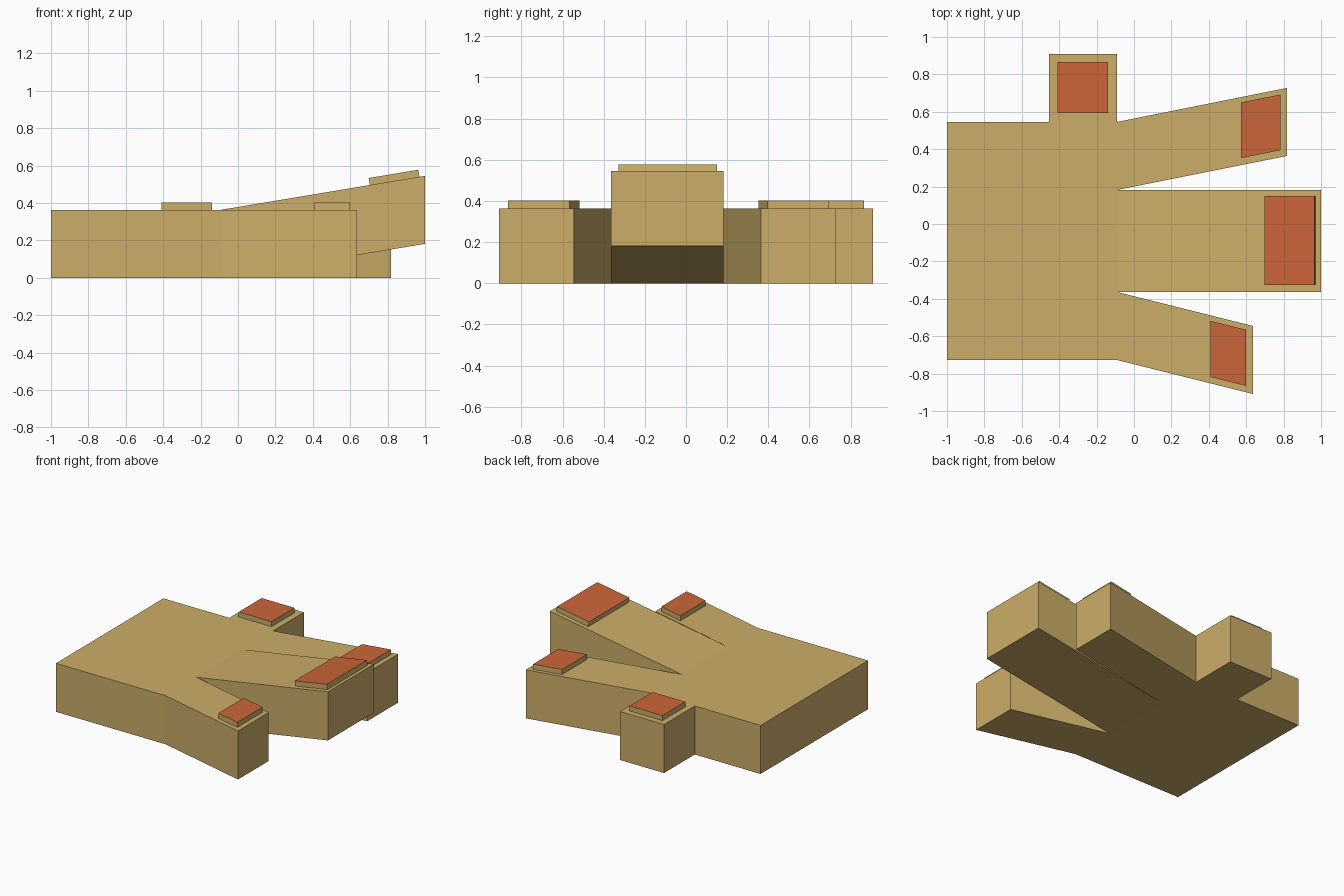
import bpy, bmesh
from mathutils import Vector

if "Cube" in bpy.data.objects:
    bpy.data.objects.remove(bpy.data.objects["Cube"])

U = 1 / 11       # model unit: the whole length is 22 units
H = 4 * U        # slab thickness


def material(name, color):
    m = bpy.data.materials.new(name)
    m.diffuse_color = color
    m.use_nodes = True
    m.node_tree.nodes["Principled BSDF"].inputs["Base Color"].default_value = m.diffuse_color
    return m


tan = material("tan", (0.60, 0.42, 0.14, 1))
red = material("orange_red", (0.60, 0.13, 0.04, 1))


def finish(bm, name, mats):
    bmesh.ops.recalc_face_normals(bm, faces=bm.faces)
    me = bpy.data.meshes.new(name)
    bm.to_mesh(me)
    bm.free()
    for m in mats:
        me.materials.append(m)
    ob = bpy.data.objects.new(name, me)
    bpy.context.collection.objects.link(ob)
    return ob


# Hand: palm, thumb and three fingers as joined footprints, extruded upwards
footprints = [
    [(-11, -8), (-1, -8), (-1, -4), (-1, 2), (-1, 6), (-5, 6), (-11, 6)],  # palm
    [(-5, 6), (-1, 6), (-1, 10), (-5, 10)],                                # thumb
    [(-1, 2), (9, 4), (9, 8), (-1, 6)],                                    # back finger
    [(-1, -4), (11, -4), (11, 2), (-1, 2)],                                # middle finger
    [(-1, -8), (7, -10), (7, -6), (-1, -4)],                               # front finger
]
bm = bmesh.new()
for poly in footprints:
    bm.faces.new([bm.verts.new((x * U, y * U, 0)) for x, y in poly])
bmesh.ops.remove_doubles(bm, verts=bm.verts, dist=1e-4)
ext = bmesh.ops.extrude_face_region(bm, geom=bm.faces[:], use_keep_orig=True)
for v in ext["geom"]:
    if isinstance(v, bmesh.types.BMVert):
        v.co.z += H
# Raise the tip of the middle finger
for v in bm.verts:
    if v.co.x > 10.5 * U:
        v.co.z += 2 * U
finish(bm, "hand", [tan])


# Touch pads: thin slabs on the upper surface with a coloured top
def pad(name, x0, x1, y0, y1, slide=0.0, z0=H, z1=H, height=0.038):
    corners = [(x0, y0, z0), (x1, y0 + slide, z1), (x1, y1 + slide, z1), (x0, y1, z0)]
    bm = bmesh.new()
    base = [Vector(c) for c in corners]
    n = (base[1] - base[0]).cross(base[3] - base[0]).normalized() * height
    low = [bm.verts.new(c) for c in base]
    high = [bm.verts.new(c + n) for c in base]
    bm.faces.new(high).material_index = 1
    for i in range(4):
        j = (i + 1) % 4
        bm.faces.new((low[i], low[j], high[j], high[i]))
    finish(bm, name, [tan, red])


def slope(x):
    return H + (x + U) / 6


pad("thumb_pad", -0.41, -0.138, 0.594, 0.865)
pad("back_finger_pad", 0.573, 0.783, 0.353, 0.65, 0.042)
pad("front_finger_pad", 0.41, 0.60, -0.818, -0.518, -0.0475)
pad("middle_finger_pad", 0.705, 0.97, -0.327, 0.15, 0.0, slope(0.705), slope(0.97))
